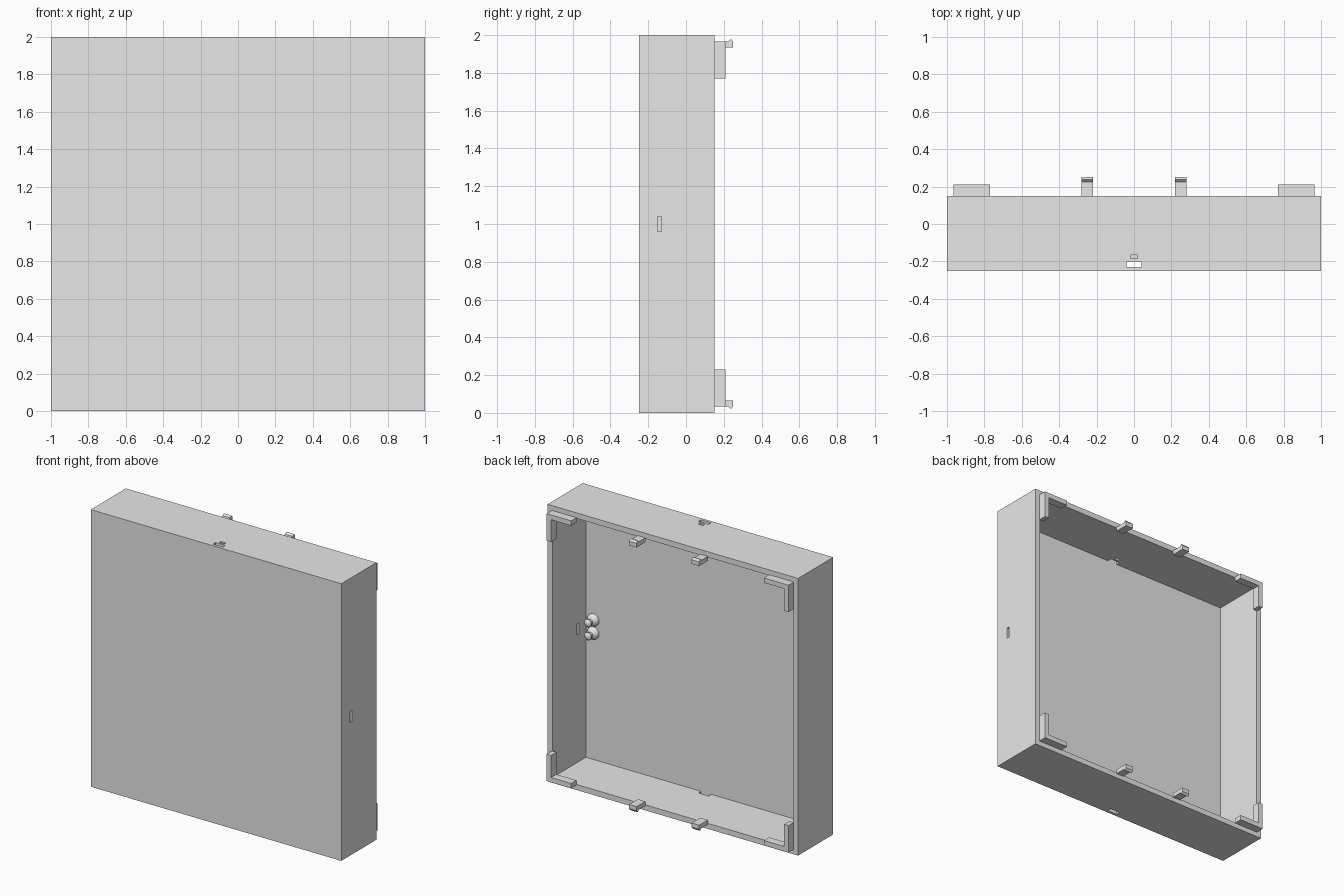
import bpy
import bmesh
import math
from mathutils import Matrix

cube = bpy.data.objects.get("Cube")
if cube:
    bpy.data.objects.remove(cube, do_unlink=True)

grey = bpy.data.materials.new("light grey plastic")
grey.use_nodes = True
grey.diffuse_color = (0.8, 0.8, 0.8, 1)
grey.node_tree.nodes["Principled BSDF"].inputs["Base Color"].default_value = (0.8, 0.8, 0.8, 1)


def make_object(name, bm):
    bmesh.ops.recalc_face_normals(bm, faces=bm.faces)
    mesh = bpy.data.meshes.new(name)
    bm.to_mesh(mesh)
    bm.free()
    mesh.materials.append(grey)
    obj = bpy.data.objects.new(name, mesh)
    bpy.context.collection.objects.link(obj)
    return obj


def box(name, lo, hi):
    bm = bmesh.new()
    bmesh.ops.create_cube(bm, size=1)
    for v in bm.verts:
        v.co = [a if c < 0 else b for c, a, b in zip(v.co, lo, hi)]
    return make_object(name, bm)


def prism(name, points, depth):
    """Extrude a closed loop of 3D points along a vector."""
    bm = bmesh.new()
    face = bm.faces.new([bm.verts.new(p) for p in points])
    out = bmesh.ops.extrude_face_region(bm, geom=[face])
    moved = [g for g in out["geom"] if isinstance(g, bmesh.types.BMVert)]
    bmesh.ops.translate(bm, verts=moved, vec=depth)
    return make_object(name, bm)


def cut(target, lo, hi):
    cutter = box("cutter", lo, hi)
    cutter.hide_render = True
    mod = target.modifiers.new("cut", "BOOLEAN")
    mod.operation = "DIFFERENCE"
    mod.solver = "EXACT"
    mod.object = cutter
    bpy.context.view_layer.objects.active = target
    bpy.ops.object.modifier_apply(modifier=mod.name)
    bpy.data.objects.remove(cutter, do_unlink=True)


# Shallow square shell, open at the back
WALL, FRONT, BACK, PANEL = 0.04, -0.25, 0.15, -0.23
shell = box("shell", (-1, FRONT, 0), (1, BACK, 2))
cut(shell, (-1 + WALL, PANEL, WALL), (1 - WALL, BACK + 0.1, 2 - WALL))

# Slots through the top, bottom and one side wall
for z in (0, 2):
    cut(shell, (-0.04, PANEL, z - 0.06), (0.04, -0.2, z + 0.06))
cut(shell, (-0.02, -0.185, 1.9), (0.02, -0.165, 2.1))
cut(shell, (0.9, -0.15, 0.96), (1.1, -0.13, 1.04))

# L-shaped corner brackets standing on the rim
OUT, IN, END = 0.965, 0.93, 0.77
ell = [(OUT, OUT), (END, OUT), (END, IN), (IN, IN), (IN, END), (OUT, END)]
for sx, side in ((1, "right"), (-1, "left")):
    for sz, level in ((1, "top"), (-1, "bottom")):
        prism(f"{level}_{side}_bracket",
              [(sx * x, BACK, 1 + sz * z) for x, z in ell], (0, 0.06, 0))

# Snap clips with an outward ridge near the tip
clip = [(BACK, 0.935), (0.25, 0.935), (0.25, 0.965),
        (0.238, 0.98), (0.225, 0.967), (BACK, 0.967)]
for sx, side in ((1, "right"), (-1, "left")):
    for sz, level in ((1, "top"), (-1, "bottom")):
        prism(f"{level}_{side}_clip",
              [(sx * 0.25 - 0.03, y, 1 + sz * z) for y, z in clip], (0.06, 0, 0))

# Two turned pegs on the inside of the panel, beside the side slot
profile = [(0, 0), (0.045, 0), (0.043, 0.012), (0.034, 0.025), (0.018, 0.033),
           (0.018, 0.045), (0.028, 0.055), (0.028, 0.065), (0.018, 0.075), (0, 0.078)]
for sz, level in ((1, "upper"), (-1, "lower")):
    bm = bmesh.new()
    verts = [bm.verts.new((r, h, 0)) for r, h in profile]
    edges = [bm.edges.new(pair) for pair in zip(verts, verts[1:])]
    bmesh.ops.spin(bm, geom=verts + edges, cent=(0, 0, 0), axis=(0, 1, 0),
                   angle=math.tau, steps=24)
    bmesh.ops.remove_doubles(bm, verts=bm.verts, dist=0.0005)
    bmesh.ops.transform(bm, verts=bm.verts,
                        matrix=Matrix.Translation((0.9, PANEL, 1 + sz * 0.047)))
    peg = make_object(f"{level}_peg", bm)
    bpy.ops.object.select_all(action="DESELECT")
    peg.select_set(True)
    bpy.context.view_layer.objects.active = peg
    bpy.ops.object.shade_smooth_by_angle(angle=math.radians(40))
